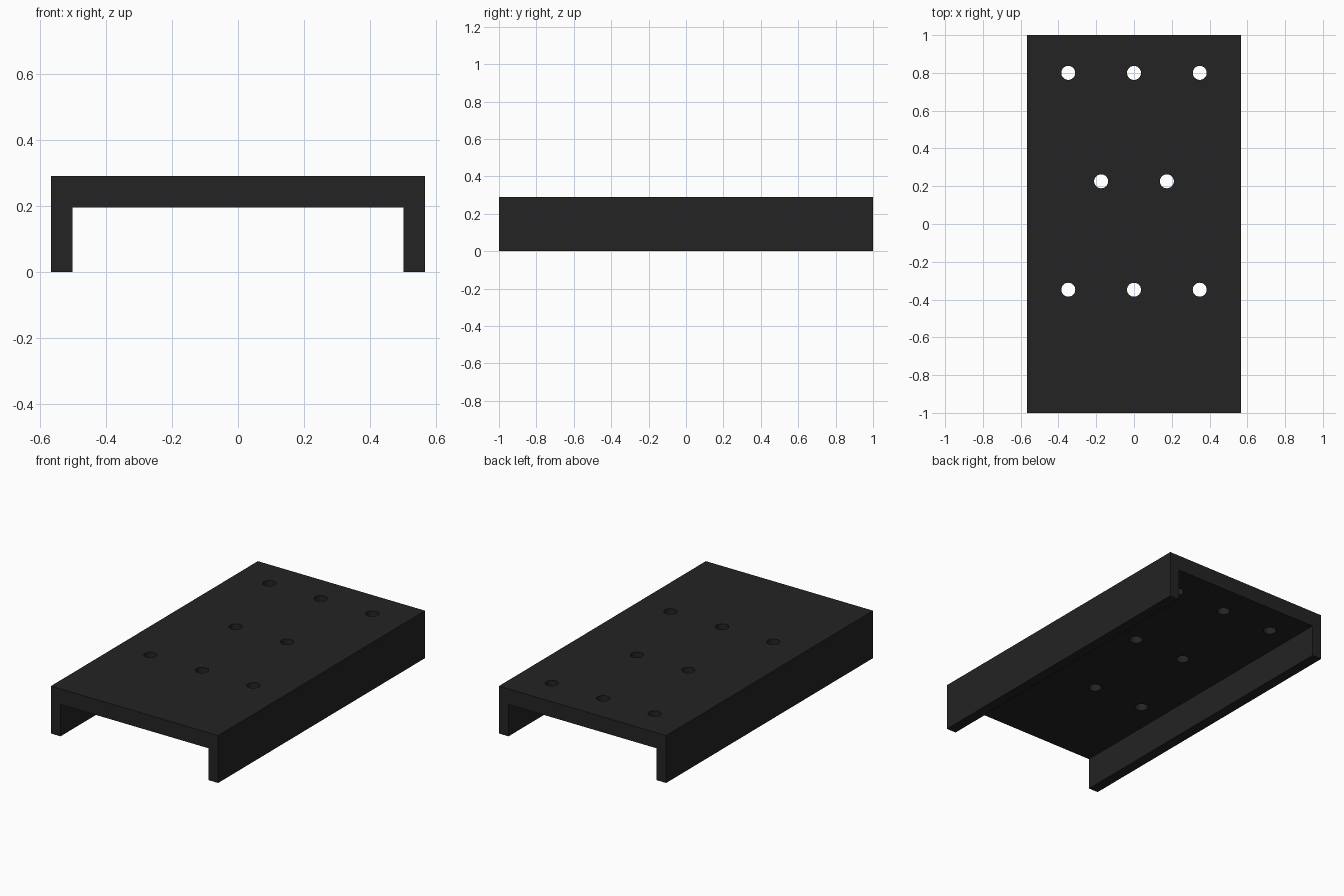
import bpy, bmesh

if "Cube" in bpy.data.objects:
    bpy.data.objects.remove(bpy.data.objects["Cube"])

W, IN, H, T, L = 0.566, 0.501, 0.29, 0.195, 1.0  # half width, inner half width, height, plate underside, half length
HOLE_R = 0.037
ROWS = [(0.80, (-0.348, 0, 0.348)),
        (0.226, (-0.174, 0.174)),
        (-0.348, (-0.348, 0, 0.348))]

# Channel body: U profile extruded along y
profile = [(-W, 0), (-IN, 0), (-IN, T), (IN, T), (IN, 0), (W, 0), (W, H), (-W, H)]
bm = bmesh.new()
face = bm.faces.new([bm.verts.new((x, -L, z)) for x, z in profile])
ext = bmesh.ops.extrude_face_region(bm, geom=[face])
bmesh.ops.translate(bm, vec=(0, 2 * L, 0),
                    verts=[v for v in ext["geom"] if isinstance(v, bmesh.types.BMVert)])
bmesh.ops.recalc_face_normals(bm, faces=bm.faces)
mesh = bpy.data.meshes.new("channel_bracket")
bm.to_mesh(mesh)
bm.free()
body = bpy.data.objects.new("channel_bracket", mesh)
bpy.context.collection.objects.link(body)

# Dark finish
mat = bpy.data.materials.new("dark_finish")
mat.diffuse_color = (0.017, 0.017, 0.017, 1)
mat.use_nodes = True
mat.node_tree.nodes["Principled BSDF"].inputs["Base Color"].default_value = mat.diffuse_color
mesh.materials.append(mat)

# Mounting holes: one cutter mesh with all drill cylinders
holes = []
for y, xs in ROWS:
    for x in xs:
        bpy.ops.mesh.primitive_cylinder_add(vertices=32, radius=HOLE_R, depth=0.3,
                                            location=(x, y, (H + T) / 2))
        holes.append(bpy.context.object)
bpy.ops.object.select_all(action='DESELECT')
for h in holes:
    h.select_set(True)
bpy.context.view_layer.objects.active = holes[0]
bpy.ops.object.join()
cutter = bpy.context.object
cutter.name = "hole_cutter"
cutter.data.materials.append(mat)
cutter.hide_render = True

# Drill the plate, then remove the cutter
mod = body.modifiers.new("holes", 'BOOLEAN')
mod.operation = 'DIFFERENCE'
mod.solver = 'EXACT'
mod.object = cutter
bpy.ops.object.select_all(action='DESELECT')
body.select_set(True)
bpy.context.view_layer.objects.active = body
bpy.ops.object.modifier_apply(modifier=mod.name)
bpy.data.objects.remove(cutter, do_unlink=True)
bpy.ops.object.shade_smooth_by_angle()
